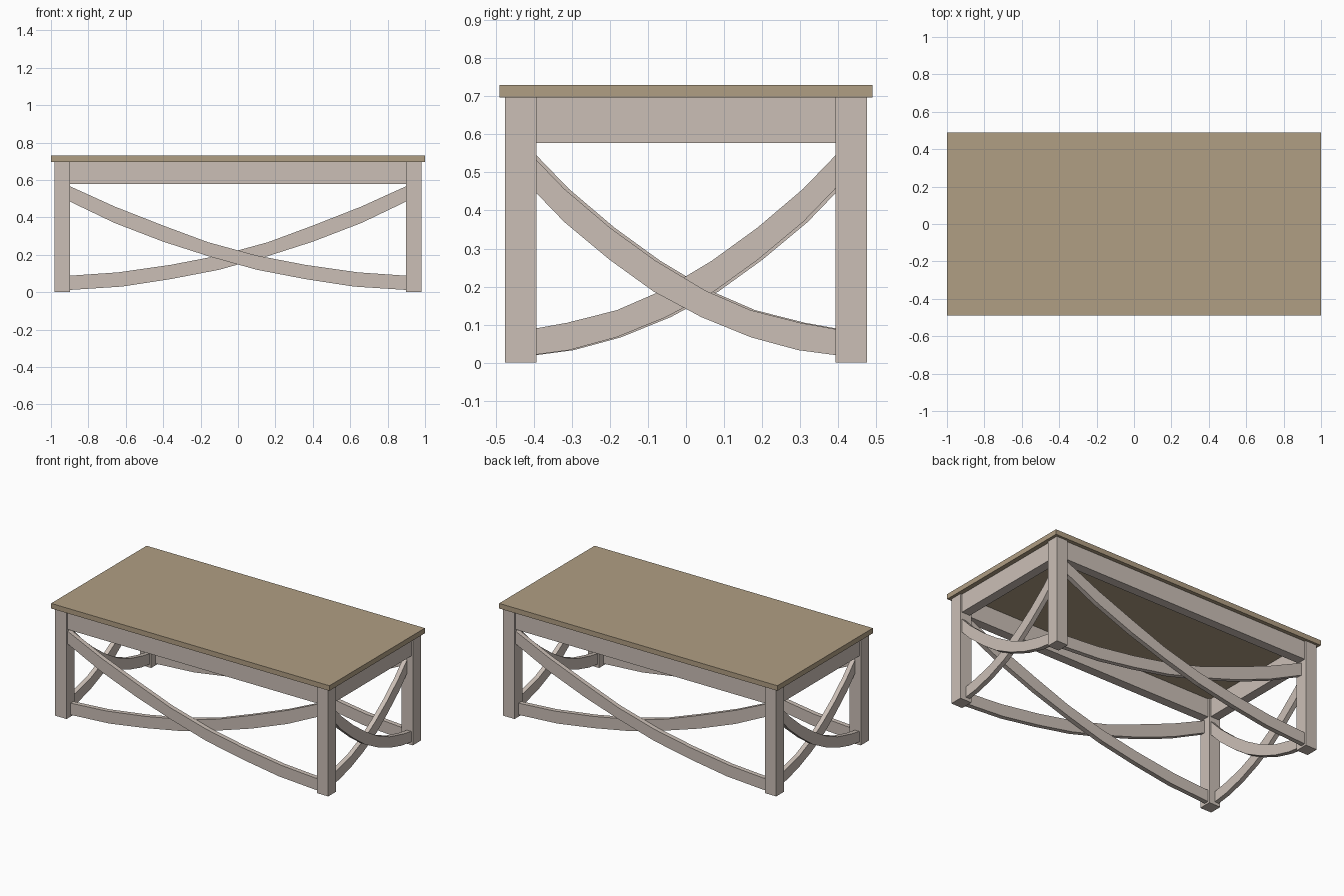
import bpy, bmesh, math
from mathutils import Matrix, Vector

if "Cube" in bpy.data.objects:
    bpy.data.objects.remove(bpy.data.objects["Cube"])


def material(name, rgb):
    m = bpy.data.materials.new(name)
    m.diffuse_color = (*rgb, 1)
    m.use_nodes = True
    m.node_tree.nodes["Principled BSDF"].inputs["Base Color"].default_value = m.diffuse_color
    return m


WOOD = material("tan wood", (0.434, 0.342, 0.227))
PAINT = material("pale greige paint", (0.597, 0.521, 0.468))


def finish(name, bm, mat):
    bmesh.ops.recalc_face_normals(bm, faces=bm.faces[:])
    mesh = bpy.data.meshes.new(name)
    bm.to_mesh(mesh)
    bm.free()
    mesh.materials.append(mat)
    ob = bpy.data.objects.new(name, mesh)
    bpy.context.collection.objects.link(ob)
    return ob


def box(name, lo, hi, mat):
    lo, hi = Vector(lo), Vector(hi)
    bm = bmesh.new()
    bmesh.ops.create_cube(bm, size=1)
    bmesh.ops.scale(bm, vec=hi - lo, verts=bm.verts)
    bmesh.ops.translate(bm, vec=(lo + hi) / 2, verts=bm.verts)
    return finish(name, bm, mat)


def brace(name, top, bottom, outer, inner, turn, flip=1, shift=0):
    """Curved strip in a vertical plane facing -y, turned to its side of the table."""
    bm = bmesh.new()
    rows = []
    for (xt, zt), (xb, zb) in zip(top, bottom):
        rows.append([bm.verts.new((flip * (x + shift), -d, z))
                     for x, z, d in ((xt, zt, outer), (xb, zb, outer),
                                     (xb, zb, inner), (xt, zt, inner))])
    for a, b in zip(rows, rows[1:]):
        for i in range(4):
            j = (i + 1) % 4
            bm.faces.new((a[i], a[j], b[j], b[i]))
    bm.faces.new(rows[0])
    bm.faces.new(rows[-1])
    bmesh.ops.rotate(bm, cent=(0, 0, 0), matrix=Matrix.Rotation(turn, 3, 'Z'),
                     verts=bm.verts)
    return finish(name, bm, PAINT)


# Table top
box("table_top", (-1, -0.49, 0.697), (1, 0.49, 0.73), WOOD)

# Legs and aprons
for s in (-1, 1):
    for t in (-1, 1):
        x, y = s * 0.94, t * 0.434
        box("leg", (x - 0.041, y - 0.041, 0), (x + 0.041, y + 0.041, 0.697), PAINT)
    y, x = s * 0.435, s * 0.94
    box("long_apron", (-0.9, y - 0.03, 0.578), (0.9, y + 0.03, 0.697), PAINT)
    box("short_apron", (x - 0.03, -0.393, 0.578), (x + 0.03, 0.393, 0.697), PAINT)

# Edge curves of the crossing braces, high at the left and low at the right
LONG_TOP = [(-0.9, .567), (-0.66, .458), (-0.4, .356), (-0.16, .267),
            (0.1, .196), (0.36, .146), (0.64, .106), (0.9, .088)]
LONG_BOTTOM = [(-0.9, .485), (-0.66, .37), (-0.4, .27), (-0.15, .19),
               (0.1, .12), (0.36, .07), (0.62, .03), (0.9, .012)]
SHORT_TOP = [(-0.405, .545), (-0.32, .457), (-0.2, .355), (-0.08, .268),
             (0.05, .19), (0.17, .138), (0.3, .105), (0.4, .087)]
SHORT_BOTTOM = [(-0.405, .458), (-0.32, .37), (-0.2, .27), (-0.085, .187),
                (0.04, .12), (0.17, .067), (0.295, .033), (0.4, .019)]

# Each side has an outer brace and a mirrored one behind it
for turn in (0, math.pi):
    brace("long_brace_outer", LONG_TOP, LONG_BOTTOM, 0.465, 0.435, turn)
    brace("long_brace_inner", LONG_TOP, LONG_BOTTOM, 0.435, 0.405, turn, -1)
    side = turn + math.pi / 2
    brace("short_brace_outer", SHORT_TOP, SHORT_BOTTOM, 0.97, 0.94, side)
    brace("short_brace_inner", SHORT_TOP, SHORT_BOTTOM, 0.94, 0.91, side, -1, 0.012)
